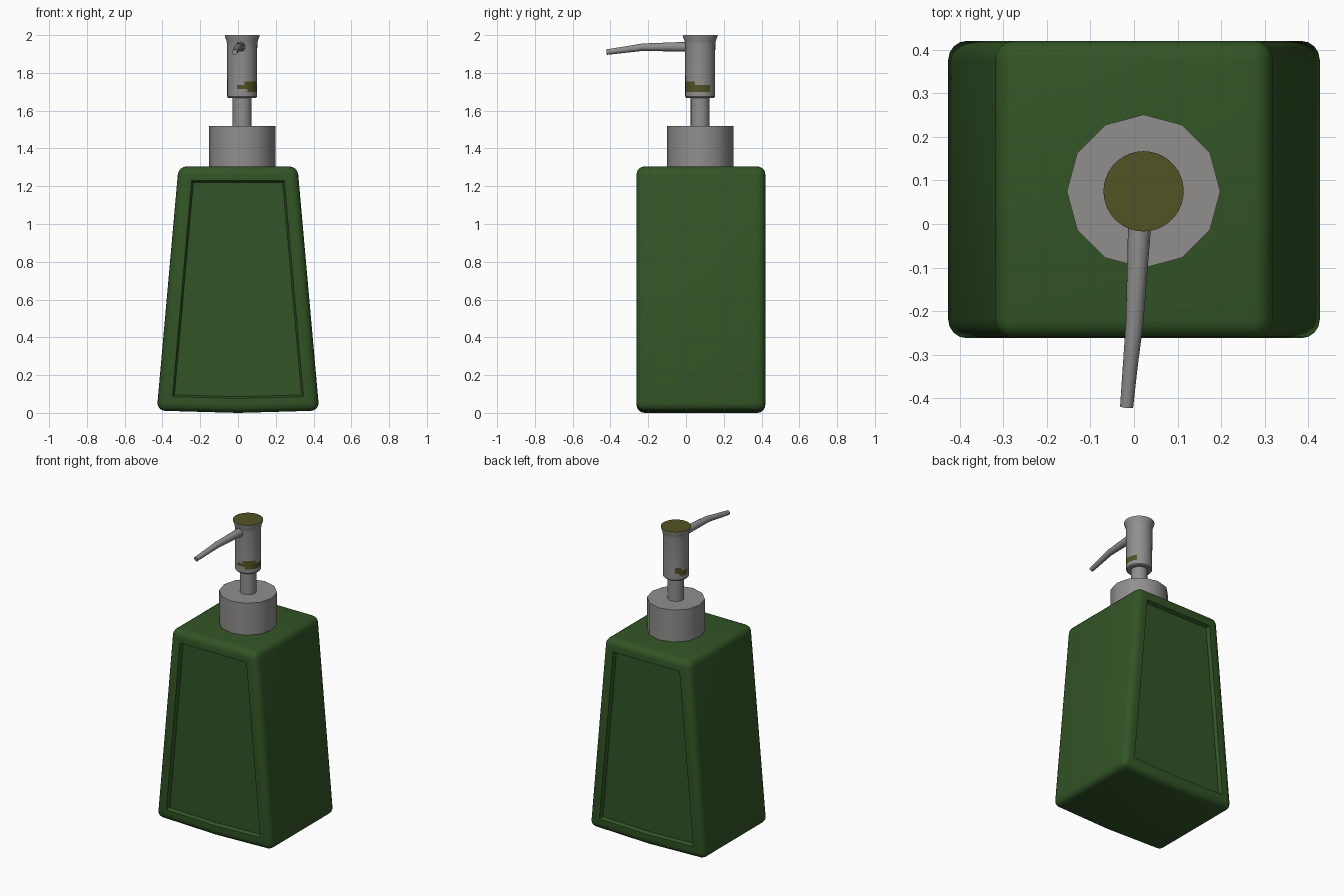
import bpy, bmesh, math
from mathutils import Vector

if "Cube" in bpy.data.objects:
    bpy.data.objects.remove(bpy.data.objects["Cube"])


def material(name, rgb):
    m = bpy.data.materials.new(name)
    m.diffuse_color = (*rgb, 1)
    m.use_nodes = True
    m.node_tree.nodes["Principled BSDF"].inputs["Base Color"].default_value = m.diffuse_color
    return m


GREEN = material("dark_green", (0.032, 0.090, 0.019))
GREY = material("metal_grey", (0.28, 0.275, 0.27))
OLIVE = material("olive", (0.084, 0.084, 0.018))
CX, CY = 0.022, 0.075   # pump axis


def finish(name, bm, mats, angle=36):
    bmesh.ops.recalc_face_normals(bm, faces=bm.faces[:])
    me = bpy.data.meshes.new(name)
    bm.to_mesh(me)
    bm.free()
    ob = bpy.data.objects.new(name, me)
    bpy.context.collection.objects.link(ob)
    for m in mats:
        me.materials.append(m)
    bpy.ops.object.select_all(action='DESELECT')
    ob.select_set(True)
    bpy.context.view_layer.objects.active = ob
    bpy.ops.object.shade_smooth_by_angle(angle=math.radians(angle))
    return ob


def skin(bm, rings):
    """Join rings of points into a capped tube."""
    vs = [[bm.verts.new(p) for p in r] for r in rings]
    n = len(vs[0])
    for a, b in zip(vs, vs[1:]):
        for i in range(n):
            j = (i + 1) % n
            bm.faces.new((a[i], a[j], b[j], b[i]))
    bm.faces.new(vs[0][::-1])
    bm.faces.new(vs[-1])


def lathe(profile, n):
    bm = bmesh.new()
    skin(bm, [[(CX + r * math.cos(2 * math.pi * i / n), CY + r * math.sin(2 * math.pi * i / n), z)
               for i in range(n)] for r, z in profile])
    return bm


# bottle: tapered block, rounded edges, recessed panel front and back
bm = bmesh.new()
outline = [(-0.43, 0.012), (0, 0), (0.43, 0.012), (0.315, 1.305), (-0.315, 1.305)]
skin(bm, [[(x, y, z) for x, z in outline] for y in (-0.262, 0.42)])
bmesh.ops.recalc_face_normals(bm, faces=bm.faces[:])
sharp = [e for e in bm.edges if e.calc_face_angle() > 0.5]
bmesh.ops.bevel(bm, geom=sharp, offset=0.043, segments=4, profile=0.5, affect='EDGES')
bmesh.ops.recalc_face_normals(bm, faces=bm.faces[:])
for s in (-1, 1):
    panel = max((f for f in bm.faces if f.normal.y * s > 0.95), key=lambda f: f.calc_area())
    bmesh.ops.inset_region(bm, faces=[panel], thickness=0.033, use_even_offset=True)
    bmesh.ops.inset_region(bm, faces=[panel], thickness=0.010, depth=-0.022, use_even_offset=True)
finish("bottle", bm, [GREEN])

# collar and stem
finish("collar", lathe([(0.176, 1.30), (0.176, 1.518)], 12), [GREY])
finish("stem", lathe([(0.05, 1.51), (0.05, 1.68)], 24), [GREY])

# pump head with flared rim, olive cap and worn olive patches low on the side
head = finish("pump_head", lathe([(0.074, 1.668), (0.079, 1.674), (0.079, 1.70), (0.079, 1.715),
                                  (0.079, 1.735), (0.079, 1.755), (0.080, 1.95), (0.083, 1.97),
                                  (0.092, 1.993), (0.092, 2.0)], 36), [GREY, OLIVE])
for p in head.data.polygons:
    c = p.center
    a = math.degrees(math.atan2(c.y - CY, c.x - CX)) % 360
    if p.normal.z > 0.9:
        p.material_index = 1
    elif 1.70 < c.z < 1.715:
        p.material_index = int(a > 290 or a < 40 or 140 < a < 180)
    elif 1.715 < c.z < 1.735:
        p.material_index = int(a > 255 or a < 40 or 118 < a < 195)
    elif 1.735 < c.z < 1.755:
        p.material_index = int(280 < a < 345 or 118 < a < 150)

# spout: tapering tube drooping to the tip
path = [(0.014, 0.02, 1.938, 0.026), (0.012, -0.02, 1.938, 0.026), (0.001, -0.23, 1.936, 0.020),
        (-0.009, -0.33, 1.922, 0.017), (-0.017, -0.42, 1.910, 0.015)]
bm = bmesh.new()
rings = []
for k, (x, y, z, r) in enumerate(path):
    a, b = path[max(k - 1, 0)], path[min(k + 1, len(path) - 1)]
    t = (Vector(b[:3]) - Vector(a[:3])).normalized()
    u = t.cross(Vector((0, 0, 1))).normalized()
    v = u.cross(t)
    rings.append([Vector((x, y, z)) + r * (u * math.cos(q * math.pi / 7) + v * math.sin(q * math.pi / 7))
                  for q in range(14)])
skin(bm, rings)
finish("spout", bm, [GREY])
